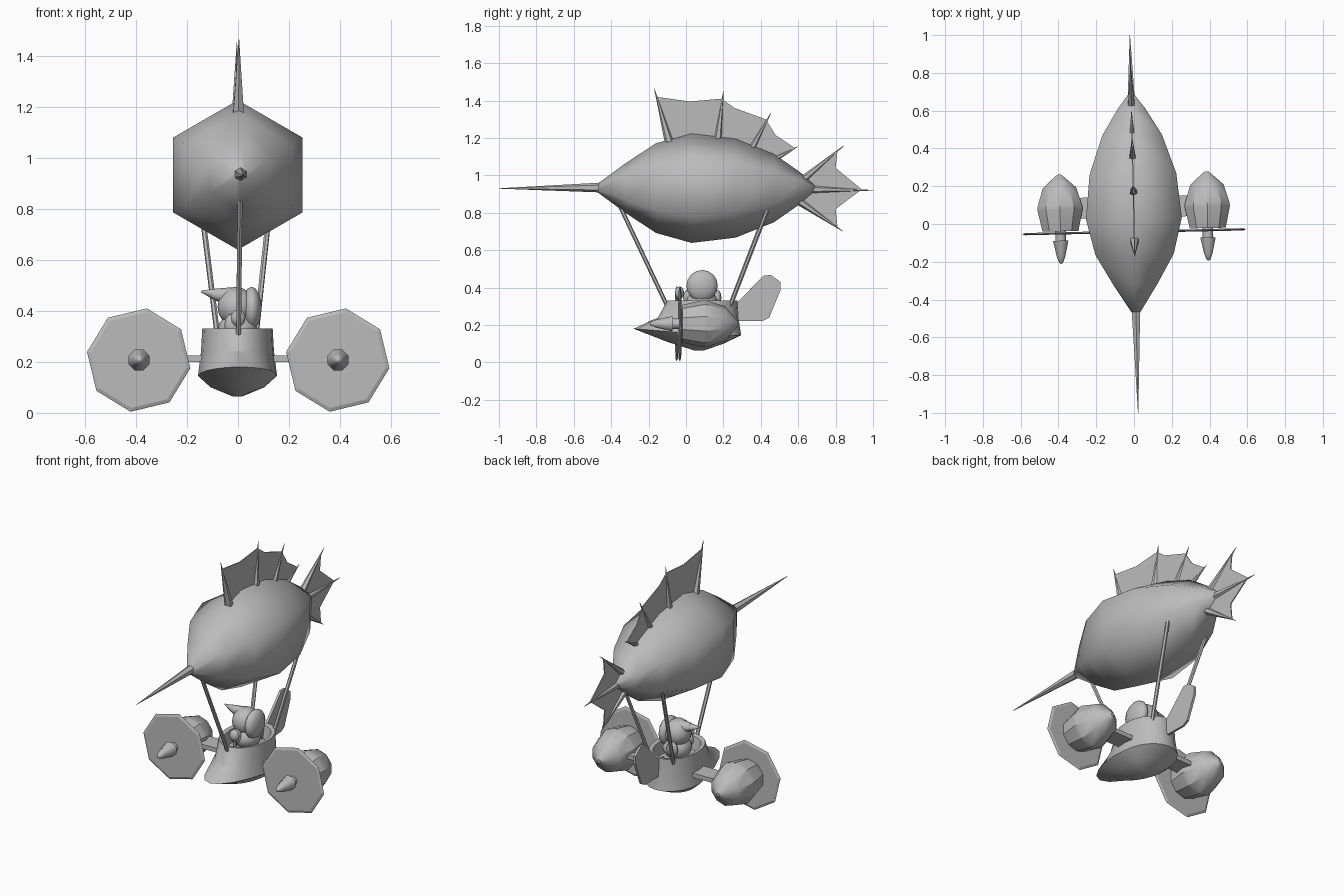
import bpy, bmesh, math
from mathutils import Vector, Matrix

cube = bpy.data.objects.get("Cube")
if cube:
    bpy.data.objects.remove(cube, do_unlink=True)

grey = bpy.data.materials.new("plain grey")
grey.use_nodes = True
grey.diffuse_color = (0.5, 0.5, 0.5, 1)
grey.node_tree.nodes["Principled BSDF"].inputs["Base Color"].default_value = (0.5, 0.5, 0.5, 1)

YAW = Matrix.Rotation(0.022, 4, 'Z')  # the whole craft is turned very slightly


def finish(name, bm, smooth=None):
    bmesh.ops.recalc_face_normals(bm, faces=bm.faces)
    mesh = bpy.data.meshes.new(name)
    bm.to_mesh(mesh)
    bm.free()
    mesh.transform(YAW)
    mesh.materials.append(grey)
    obj = bpy.data.objects.new(name, mesh)
    bpy.context.collection.objects.link(obj)
    if smooth:
        bpy.ops.object.select_all(action='DESELECT')
        obj.select_set(True)
        bpy.context.view_layer.objects.active = obj
        bpy.ops.object.shade_smooth_by_angle(angle=math.radians(smooth))
    return obj


def loft(bm, rings):
    """Skin a list of equal-length point rings and cap both ends."""
    rows = [[bm.verts.new(p) for p in ring] for ring in rings]
    n = len(rows[0])
    for a, b in zip(rows, rows[1:]):
        for i in range(n):
            bm.faces.new((a[i], a[(i + 1) % n], b[(i + 1) % n], b[i]))
    bm.faces.new(rows[0])
    bm.faces.new(rows[-1])


def lathe_y(name, profile, x, z, sides, turn=0.0, smooth=None):
    """Turn (y, radius) pairs around a line parallel to y."""
    bm = bmesh.new()
    angles = [turn + math.tau * i / sides for i in range(sides)]
    loft(bm, [[(x + r * math.cos(a), y, z + r * math.sin(a)) for a in angles]
              for y, r in profile])
    return finish(name, bm, smooth)


def spike(name, start, end, r1, r2=0.001, sides=6):
    """Tapered rod between two points."""
    a, b = Vector(start), Vector(end)
    bm = bmesh.new()
    rot = (b - a).to_track_quat('Z', 'Y').to_matrix().to_4x4()
    bmesh.ops.create_cone(bm, cap_ends=True, segments=sides, radius1=r1, radius2=r2,
                          depth=(b - a).length,
                          matrix=Matrix.Translation((a + b) / 2) @ rot)
    return finish(name, bm, 50)


def sheet(name, outline, thick=0.006):
    """Flat panel on the centre plane from (y, z) points."""
    bm = bmesh.new()
    sides = [[bm.verts.new((x, y, z)) for y, z in outline] for x in (-thick / 2, thick / 2)]
    n = len(outline)
    for s in sides:
        bm.faces.new(s)
    for i in range(n):
        j = (i + 1) % n
        bm.faces.new((sides[0][i], sides[0][j], sides[1][j], sides[1][i]))
    return finish(name, bm)


def ellipsoid(name, centre, radii, seg=14):
    bm = bmesh.new()
    bmesh.ops.create_uvsphere(bm, u_segments=seg, v_segments=seg // 2 + 1, radius=1,
                              matrix=Matrix.Translation(centre) @ Matrix.Diagonal((*radii, 1)))
    return finish(name, bm, 80)


# Six-sided gas envelope
lathe_y("envelope", [(-.47, .025), (-.32, .135), (-.16, .24), (.03, .293), (.265, .265),
                     (.47, .183), (.61, .085), (.69, .015)],
        0, .932, 6, math.pi / 2, 80)
spike("nose_spike", (0, -.46, .935), (0, -1, .93), .026)

# Back fin: ribs with webbing
ribs = [((-.09, 1.18), (-.17, 1.465)), ((.17, 1.19), (.2, 1.45)),
        ((.355, 1.15), (.455, 1.335)), ((.48, 1.09), (.6, 1.155))]
for i, (a, b) in enumerate(ribs):
    spike(f"back_fin_rib_{i + 1}", (0, *a), (0, *b), (.024, .022, .018, .014)[i])
sheet("back_fin_web", [(-.1, 1.17), (-.16, 1.42), (.02, 1.395), (.19, 1.41), (.26, 1.36),
                       (.425, 1.3), (.48, 1.215), (.58, 1.147), (.48, 1.09), (.355, 1.13),
                       (.17, 1.17), (.03, 1.18)])

# Tail fin: three ribs with webbing
for i, (a, b) in enumerate([((.61, .965), (.845, 1.16)), ((.66, .925), (1, .92)),
                            ((.6, .865), (.84, .7))]):
    spike(f"tail_rib_{i + 1}", (0, *a), (0, *b), .022)
sheet("tail_web", [(.62, .965), (.81, 1.13), (.8, 1.04), (.94, .925), (.8, .82),
                   (.81, .725), (.61, .865)])

# Suspension rods
spike("front_rod", (0, -.1, .3), (0, -.36, .85), .011, .011)
for side, x in (("left", 1), ("right", -1)):
    spike(f"{side}_rear_rod", (x * .075, .235, .3), (x * .14, .45, .86), .011, .011)


# Gondola: open tub flaring into a pointed prow over a shallow keel
def tub_ring(z, rx, front, back, point=1.0, lift=0.0, n=20):
    ring = []
    for i in range(n):
        a = math.tau * i / n
        s = math.sin(a)
        y = .09 + (back - .09) * s if s > 0 else .09 - (.09 - front) * (-s) ** point
        ring.append((rx * math.cos(a), y, z + lift * max(0, -s)))
    return ring


bm = bmesh.new()
loft(bm, [tub_ring(.25, .105, -.06, .235), tub_ring(.325, .115, -.075, .25),
          tub_ring(.33, .138, -.1, .275), tub_ring(.24, .143, -.15, .28, 1.1),
          tub_ring(.145, .155, -.28, .295, 1.3, .035),
          tub_ring(.1, .105, -.1, .2, 1.2, .01), tub_ring(.065, .02, .04, .1)])
finish("gondola", bm, 35)
sheet("rudder", [(.22, .32), (.275, .32), (.415, .465), (.455, .467), (.505, .43), (.505, .385),
                 (.445, .24), (.41, .222), (.22, .222)], .014)

# Engine pods with disc propellers, on flat outriggers
for side, x in (("left", .39), ("right", -.39)):
    lathe_y(f"{side}_pod", [(-.03, .1), (.085, .126), (.1, .125), (.2, .093), (.25, .035),
                            (.27, .01)], x, .207, 10, math.pi / 2, 32)
    lathe_y(f"{side}_propeller", [(-.047, .19), (-.041, .205), (-.035, .19)], x, .207, 8,
            math.radians(81))
    lathe_y(f"{side}_propeller_shaft", [(-.085, .028), (-.02, .028)], x, .207, 8, 0, 50)
    lathe_y(f"{side}_spinner", [(-.08, .044), (-.165, .024), (-.195, .012), (-.202, .003)],
            x, .207, 8, math.pi / 8, 50)
    bm = bmesh.new()
    bmesh.ops.create_cube(bm, size=1, matrix=Matrix.Translation((x * .55, .09, .212))
                          @ Matrix.Diagonal((.25, .11, .026, 1)))
    finish(f"{side}_outrigger", bm)

# Pilot, looking to the right
ellipsoid("pilot_body", (0, .085, .325), (.08, .085, .065))
ellipsoid("pilot_head", (-.005, .085, .415), (.075, .08, .078))
ellipsoid("pilot_hood", (.055, .085, .41), (.04, .084, .084))
spike("beak_base", (-.01, .085, .452), (-.09, .085, .465), .042, .022, 10)
spike("beak_tip", (-.085, .085, .464), (-.142, .085, .476), .023, .004, 10)
for side, y in (("near", .01), ("far", .165)):
    ellipsoid(f"{side}_arm", (-.02, y, .345), (.035, .025, .045), 10)

# Control knob on the front rim
ellipsoid("control_knob", (0, -.035, .372), (.03, .025, .034), 10)
spike("control_stick", (0, -.03, .26), (0, -.035, .36), .01, .01)
